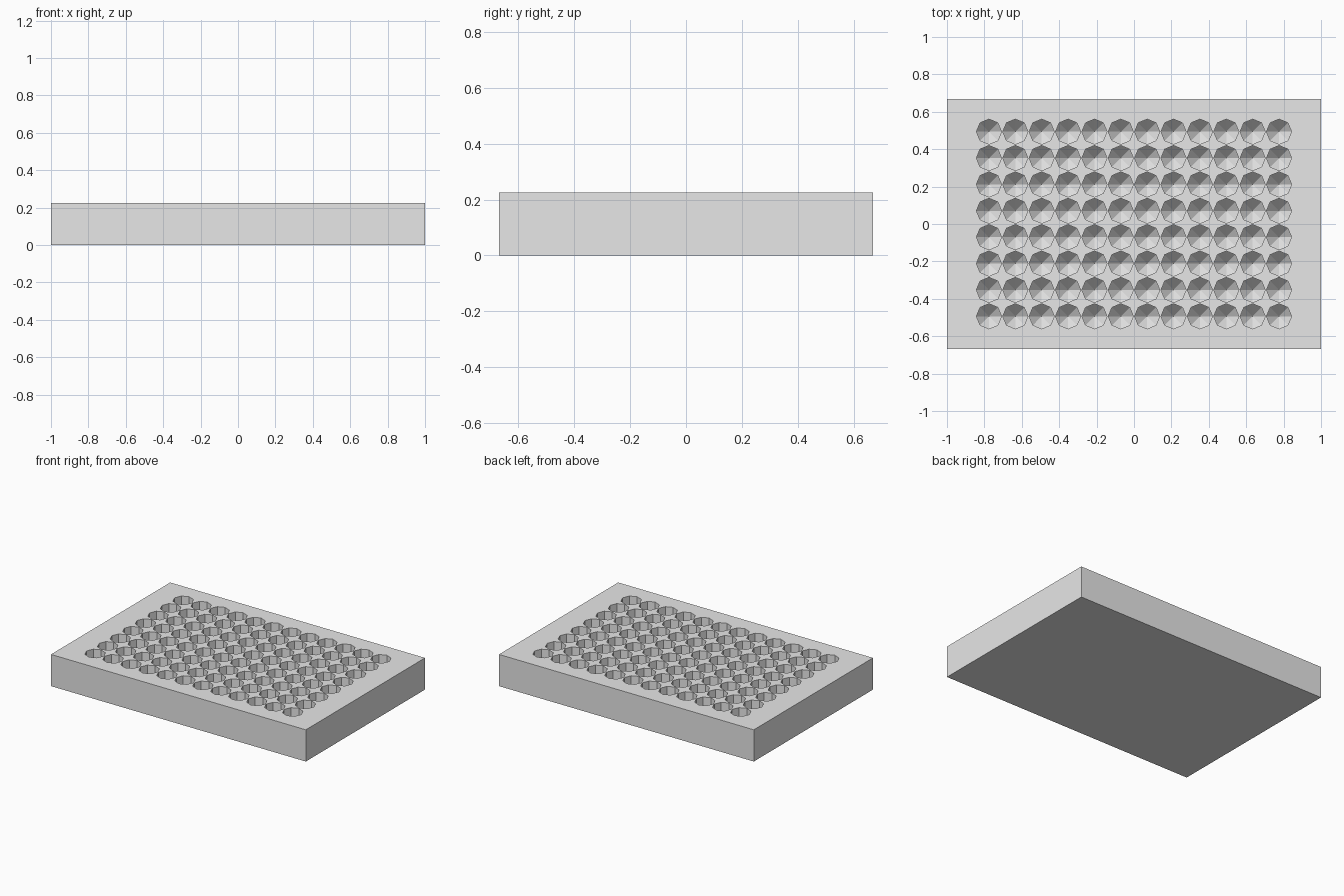
import bpy, bmesh
from math import cos, sin, pi

cube = bpy.data.objects.get("Cube")
if cube:
    bpy.data.objects.remove(cube)

HALF_X, HALF_Y, HEIGHT = 1.0, 0.668, 0.225
COLS, ROWS, PITCH = 12, 8, 0.141
RADIUS, SIDES = 0.067, 8
WALL_DEPTH, CONE_DEPTH = 0.1, 0.078

bm = bmesh.new()


def ring(cx, cy, z, square=False):
    """Eight points around a well, on a circle or on the edge of its cell."""
    points = []
    for i in range(SIDES):
        a = 2 * pi * i / SIDES
        x, y = cos(a), sin(a)
        r = PITCH / 2 / max(abs(x), abs(y)) if square else RADIUS
        points.append(bm.verts.new((cx + r * x, cy + r * y, z)))
    return points


def bridge(outer, inner):
    for i in range(SIDES):
        j = (i + 1) % SIDES
        bm.faces.new((outer[i], outer[j], inner[j], inner[i]))


def extrude_boundary():
    """Extrude the open border and return its new vertices."""
    border = [e for e in bm.edges if e.is_boundary]
    result = bmesh.ops.extrude_edge_only(bm, edges=border)
    return [g for g in result["geom"] if isinstance(g, bmesh.types.BMVert)]


# Wells: straight octagonal wall ending in a pointed floor
for col in range(COLS):
    for row in range(ROWS):
        cx = (col - (COLS - 1) / 2) * PITCH
        cy = (row - (ROWS - 1) / 2) * PITCH
        cell = ring(cx, cy, HEIGHT, square=True)
        rim = ring(cx, cy, HEIGHT)
        floor = ring(cx, cy, HEIGHT - WALL_DEPTH)
        bridge(cell, rim)
        bridge(rim, floor)
        tip = bm.verts.new((cx, cy, HEIGHT - WALL_DEPTH - CONE_DEPTH))
        for i in range(SIDES):
            bm.faces.new((floor[i], floor[(i + 1) % SIDES], tip))
bmesh.ops.remove_doubles(bm, verts=bm.verts[:], dist=0.0005)

# Flat margin around the wells
for v in extrude_boundary():
    v.co.x *= HALF_X / (COLS * PITCH / 2)
    v.co.y *= HALF_Y / (ROWS * PITCH / 2)

# Outer walls and closed underside
for v in extrude_boundary():
    v.co.z = 0
bmesh.ops.contextual_create(bm, geom=[e for e in bm.edges if e.is_boundary])
bmesh.ops.recalc_face_normals(bm, faces=bm.faces[:])

mesh = bpy.data.meshes.new("well_plate")
bm.to_mesh(mesh)
bm.free()
plate = bpy.data.objects.new("well_plate", mesh)
bpy.context.collection.objects.link(plate)

# Plain grey plastic
grey = bpy.data.materials.new("light_grey")
grey.use_nodes = True
grey.diffuse_color = (0.8, 0.8, 0.8, 1)
grey.node_tree.nodes["Principled BSDF"].inputs["Base Color"].default_value = (0.8, 0.8, 0.8, 1)
mesh.materials.append(grey)
